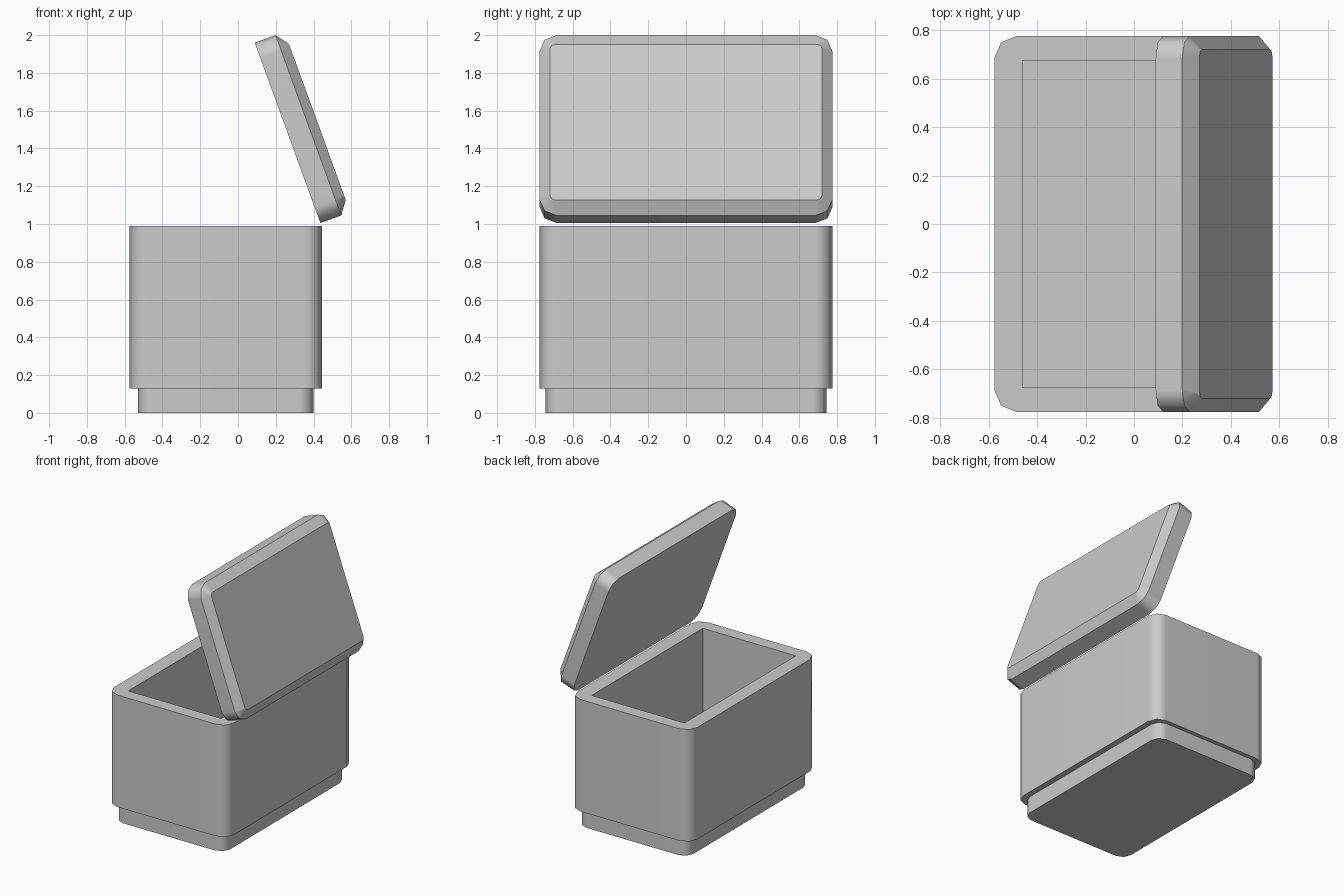
import bpy, bmesh, math

old = bpy.data.objects.get("Cube")
if old:
    bpy.data.objects.remove(old, do_unlink=True)

grey = bpy.data.materials.new("plain_grey")
grey.use_nodes = True
colour = (0.6, 0.6, 0.6, 1)
grey.diffuse_color = colour
grey.node_tree.nodes["Principled BSDF"].inputs["Base Color"].default_value = colour


def rounded_ring(bm, hx, hy, radius, z):
    """Rectangle outline with two-segment corners."""
    verts = []
    for corner, (sx, sy) in enumerate([(1, 1), (-1, 1), (-1, -1), (1, -1)]):
        for step in range(3):
            a = math.radians(90 * corner + 45 * step)
            verts.append(bm.verts.new((sx * (hx - radius) + radius * math.cos(a),
                                       sy * (hy - radius) + radius * math.sin(a), z)))
    return verts


def stacked_part(name, rings, location, tilt=0):
    """Solid lofted through rings of (half x, half y, corner radius, z)."""
    bm = bmesh.new()
    loops = [rounded_ring(bm, *r) for r in rings]
    for low, high in zip(loops, loops[1:]):
        n = len(low)
        for i in range(n):
            j = (i + 1) % n
            bm.faces.new((low[i], low[j], high[j], high[i]))
    bm.faces.new(loops[0][::-1])
    bm.faces.new(loops[-1])
    bmesh.ops.remove_doubles(bm, verts=bm.verts, dist=0.0005)
    bmesh.ops.recalc_face_normals(bm, faces=bm.faces)
    # Round corners stay smooth, every level edge and square corner is crisp
    for f in bm.faces:
        f.smooth = True
    for e in bm.edges:
        level = abs(e.verts[0].co.z - e.verts[1].co.z) < 0.0005
        e.smooth = not (level or e.calc_face_angle(0) > math.radians(60))
    mesh = bpy.data.meshes.new(name)
    bm.to_mesh(mesh)
    bm.free()
    mesh.materials.append(grey)
    obj = bpy.data.objects.new(name, mesh)
    bpy.context.collection.objects.link(obj)
    obj.location = location
    obj.rotation_euler.y = math.radians(tilt)
    weighted = obj.modifiers.new("even_shading", 'WEIGHTED_NORMAL')
    weighted.keep_sharp = True
    return obj


# Recessed plinth
stacked_part("base", [(0.465, 0.743, 0.075, 0), (0.465, 0.743, 0.075, 0.13)],
             (-0.065, 0, 0))

# Hollow box with a square-cornered cavity
stacked_part("box_body", [(0.51, 0.775, 0.09, 0.13), (0.51, 0.775, 0.09, 0.99),
                          (0.395, 0.675, 0, 0.99), (0.395, 0.675, 0, 0.2)],
             (-0.065, 0, 0))

# Opened lid with a chamfered outer face
stacked_part("lid", [(0.508, 0.775, 0.09, 0), (0.508, 0.775, 0.09, 0.117),
                     (0.438, 0.72, 0.025, 0.168)],
             (0.2625, 0, 1.4825), 70)
